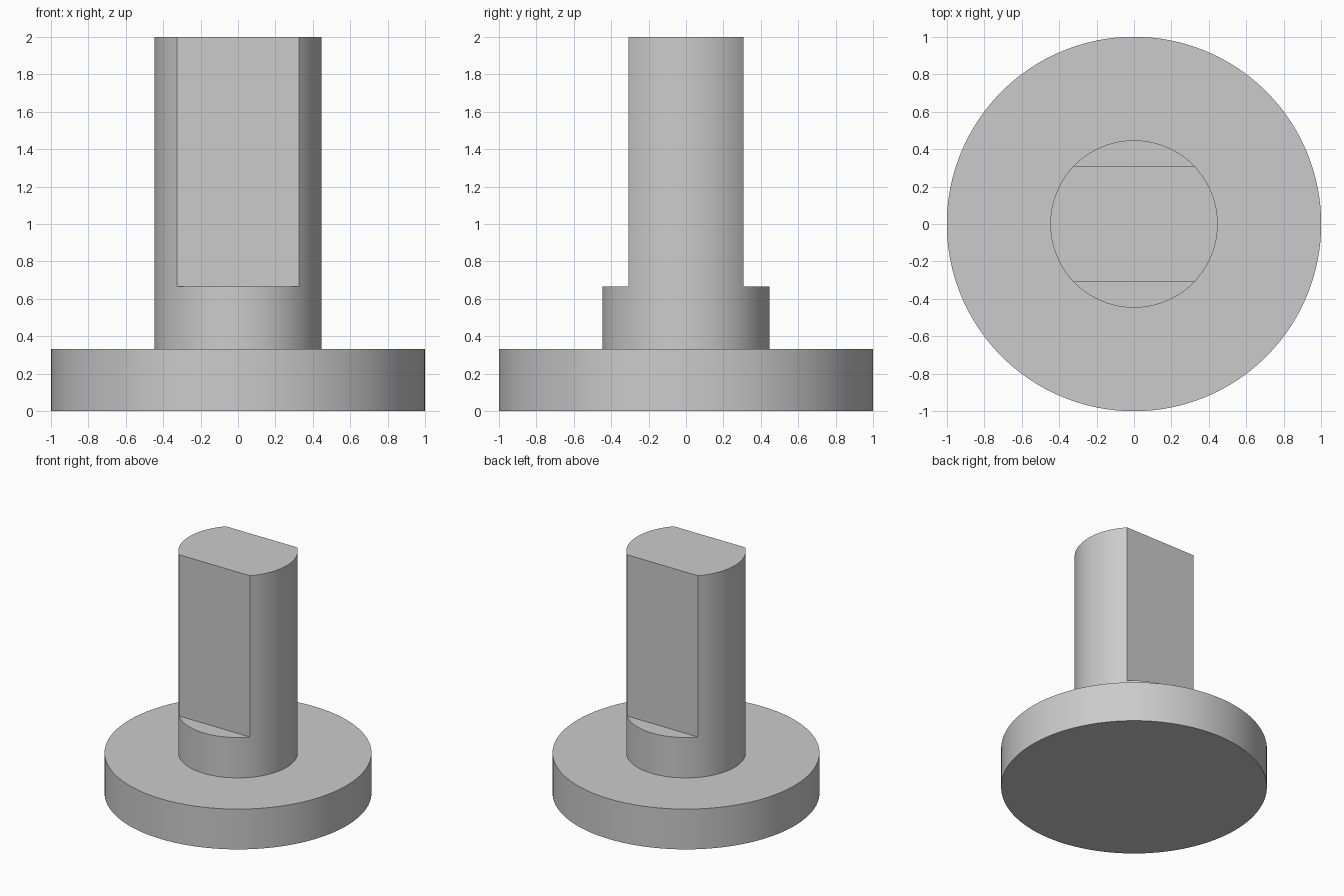
import bpy, bmesh, math
from mathutils import Vector

FLANGE_R, SHAFT_R = 1.0, 0.447
FLANGE_TOP, COLLAR_TOP, TOP = 0.333, 0.667, 2.0
FLAT_Y = 0.307
SEGMENTS = 128

cube = bpy.data.objects.get("Cube")
if cube:
    bpy.data.objects.remove(cube, do_unlink=True)

# Single plain grey
grey = bpy.data.materials.new("plain grey")
grey.use_nodes = True
colour = (0.6, 0.6, 0.6, 1)
grey.diffuse_color = colour
grey.node_tree.nodes["Principled BSDF"].inputs["Base Color"].default_value = colour


def add_object(name, bm):
    bmesh.ops.recalc_face_normals(bm, faces=bm.faces)
    mesh = bpy.data.meshes.new(name)
    bm.to_mesh(mesh)
    bm.free()
    mesh.materials.append(grey)
    obj = bpy.data.objects.new(name, mesh)
    bpy.context.collection.objects.link(obj)
    return obj


# Flange and round shaft, turned as one solid
bm = bmesh.new()
profile = [(0, 0), (FLANGE_R, 0), (FLANGE_R, FLANGE_TOP),
           (SHAFT_R, FLANGE_TOP), (SHAFT_R, TOP), (0, TOP)]
verts = [bm.verts.new((r, 0, z)) for r, z in profile]
edges = [bm.edges.new(pair) for pair in zip(verts, verts[1:])]
bmesh.ops.spin(bm, geom=verts + edges, axis=(0, 0, 1), cent=(0, 0, 0),
               angle=math.tau, steps=SEGMENTS)
bmesh.ops.remove_doubles(bm, verts=bm.verts, dist=1e-4)
# Merge the end caps and flange underside into clean flat faces
bmesh.ops.dissolve_limit(bm, angle_limit=math.radians(0.5),
                         verts=[v for v in bm.verts if v.co.xy.length < 1e-3],
                         edges=[e for e in bm.edges
                                if min(v.co.xy.length for v in e.verts) < 1e-3])
shaft = add_object("flanged_shaft", bm)

# Box cutters for the front and back flats
for side, name in ((-1, "front_flat_cutter"), (1, "back_flat_cutter")):
    bm = bmesh.new()
    bmesh.ops.create_cube(bm, size=1)
    height = TOP - COLLAR_TOP + 0.2
    bmesh.ops.scale(bm, vec=Vector((1.2, 0.4, height)), verts=bm.verts)
    bmesh.ops.translate(bm, verts=bm.verts, vec=Vector(
        (0, side * (FLAT_Y + 0.2), COLLAR_TOP + height / 2)))
    cutter = add_object(name, bm)
    cutter.hide_render = True
    cut = shaft.modifiers.new(name, "BOOLEAN")
    cut.operation = "DIFFERENCE"
    cut.solver = "EXACT"
    cut.object = cutter
    bpy.context.view_layer.objects.active = shaft
    bpy.ops.object.modifier_apply(modifier=cut.name)
    bpy.data.objects.remove(cutter, do_unlink=True)

# Smooth round walls, crisp machined edges
bpy.ops.object.select_all(action="DESELECT")
shaft.select_set(True)
bpy.context.view_layer.objects.active = shaft
bpy.ops.object.shade_smooth_by_angle(angle=math.radians(25))
